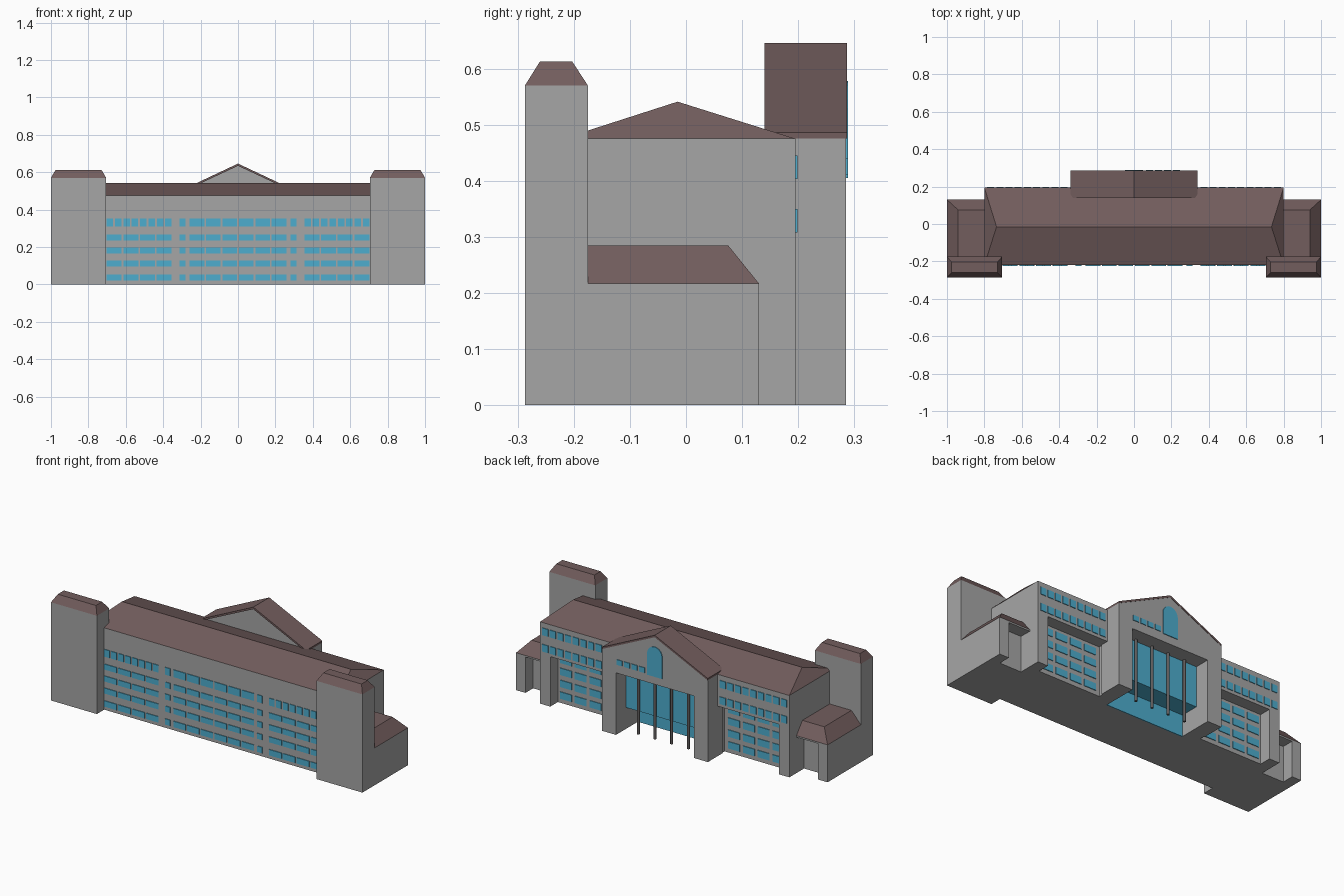
import bpy, bmesh, math

cube = bpy.data.objects.get("Cube")
if cube:
    bpy.data.objects.remove(cube, do_unlink=True)


def material(name, rgb):
    m = bpy.data.materials.new(name)
    m.use_nodes = True
    m.diffuse_color = (*rgb, 1)
    m.node_tree.nodes["Principled BSDF"].inputs["Base Color"].default_value = (*rgb, 1)
    return m


WALL = material("wall grey", (0.38, 0.38, 0.38))
ROOF = material("roof brown", (0.17, 0.11, 0.11))
GLASS = material("window blue", (0.075, 0.42, 0.62))
METAL = material("column grey", (0.12, 0.11, 0.11))


def finish(name, bm, mat):
    bmesh.ops.remove_doubles(bm, verts=bm.verts, dist=1e-5)
    bmesh.ops.recalc_face_normals(bm, faces=bm.faces)
    mesh = bpy.data.meshes.new(name)
    bm.to_mesh(mesh)
    bm.free()
    mesh.materials.append(mat)
    ob = bpy.data.objects.new(name, mesh)
    bpy.context.collection.objects.link(ob)
    return ob


def add_loft(bm, low, high, z0, z1):
    """Solid between two rectangles given as (x0, x1, y0, y1)."""
    rings = []
    for (x0, x1, y0, y1), z in ((low, z0), (high, z1)):
        rings.append([bm.verts.new((x, y, z)) for x, y in ((x0, y0), (x1, y0), (x1, y1), (x0, y1))])
    a, b = rings
    bm.faces.new(a[::-1])
    bm.faces.new(b)
    for i in range(4):
        j = (i + 1) % 4
        bm.faces.new((a[i], a[j], b[j], b[i]))


def loft(name, low, high, z0, z1, mat):
    bm = bmesh.new()
    add_loft(bm, low, high, z0, z1)
    return finish(name, bm, mat)


def box(name, rect, z0, z1, mat):
    return loft(name, rect, rect, z0, z1, mat)


def side(s, x0, x1, y0, y1):
    """Rectangle on the +x side, or mirrored to -x."""
    return (min(s * x0, s * x1), max(s * x0, s * x1), y0, y1)


def extrude_y(name, profile, y0, y1, mat):
    bm = bmesh.new()
    face = bm.faces.new([bm.verts.new((x, y0, z)) for x, z in profile])
    out = bmesh.ops.extrude_face_region(bm, geom=[face])["geom"]
    verts = [v for v in out if isinstance(v, bmesh.types.BMVert)]
    bmesh.ops.translate(bm, verts=verts, vec=(0, y1 - y0, 0))
    return finish(name, bm, mat)


def cut(target, rect, z0, z1):
    cutter = box("cutter", rect, z0, z1, target.data.materials[0])
    cutter.hide_render = True
    mod = target.modifiers.new("recess", 'BOOLEAN')
    mod.operation = 'DIFFERENCE'
    mod.solver = 'EXACT'
    mod.object = cutter
    bpy.context.view_layer.objects.active = target
    bpy.ops.object.modifier_apply(modifier=mod.name)
    bpy.data.objects.remove(cutter, do_unlink=True)


def windows(name, spans, rows, y, outward):
    """Thin panes: spans are (x0, x1), rows are (z0, z1)."""
    bm = bmesh.new()
    y0, y1 = sorted((y - outward * 0.003, y + outward * 0.004))
    for x0, x1 in spans:
        for z0, z1 in rows:
            rect = (min(x0, x1), max(x0, x1), y0, y1)
            add_loft(bm, rect, rect, z0, z1)
    return finish(name, bm, GLASS)


def run(x0, x1, count, gap):
    """Evenly spaced spans between two ends."""
    pitch = (x1 - x0 + gap) / count
    return [(x0 + i * pitch, x0 + (i + 1) * pitch - gap) for i in range(count)]


# Main hall with recessed rear bays and a deep entrance
hall = box("main_hall", (-0.8, 0.8, -0.22, 0.195), 0, 0.475, WALL)
for s in (-1, 1):
    cut(hall, side(s, 0.335, 0.735, 0.125, 0.3), -0.1, 0.29)
entrance = (-0.25, 0.25, 0.08, 0.4)
cut(hall, entrance, -0.1, 0.36)
loft("main_roof", (-0.8, 0.8, -0.22, 0.195), (-0.735, 0.735, -0.015, -0.015), 0.475, 0.541, ROOF)

# Gabled entrance block
block = extrude_y("entrance_block", [(-0.34, 0), (0.34, 0), (0.34, 0.475), (0, 0.634), (-0.34, 0.475)],
                  0.15, 0.285, WALL)
cut(block, entrance, -0.1, 0.36)
extrude_y("entrance_roof", [(-0.34, 0.475), (0, 0.634), (0.34, 0.475), (0.34, 0.486), (0, 0.646), (-0.34, 0.486)],
          0.14, 0.287, ROOF)
box("upper_entrance_glass", (-0.25, 0.25, 0.08, 0.195), 0.125, 0.36, GLASS)
box("lower_entrance_glass", (-0.25, 0.25, 0.079, 0.085), 0, 0.125, GLASS)

# Entrance columns
for i in range(4):
    bm = bmesh.new()
    bmesh.ops.create_cone(bm, cap_ends=True, segments=12, radius1=0.008, radius2=0.008, depth=0.36)
    bmesh.ops.translate(bm, verts=bm.verts, vec=(-0.16 + i * 0.107, 0.207, 0.18))
    column = finish("entrance_column", bm, METAL)
    for p in column.data.polygons:
        p.use_smooth = len(p.vertices) == 4

# Arched gable window and the small panes beside it
arch = [(-0.048, 0.405), (0.048, 0.405)]
arch += [(0.048 * math.cos(math.pi * i / 10), 0.53 + 0.048 * math.sin(math.pi * i / 10)) for i in range(11)]
extrude_y("arched_window", arch, 0.282, 0.289, GLASS)
windows("gable_windows", run(0.065, 0.245, 4, 0.012), [(0.41, 0.44)], 0.285, 1)

# Corner towers and low side wings
for s in (-1, 1):
    base = side(s, 0.705, 1.0, -0.287, -0.175)
    box("corner_tower", base, 0, 0.57, WALL)
    loft("tower_roof", base, side(s, 0.73, 0.975, -0.26, -0.203), 0.57, 0.613, ROOF)
    wing = box("side_wing", side(s, 0.8, 1.0, -0.175, 0.13), 0, 0.217, WALL)
    cut(wing, side(s, 0.78, 0.94, 0.06, 0.3), -0.1, 0.208)
    loft("wing_roof", side(s, 0.8, 1.0, -0.175, 0.13), side(s, 0.8, 0.94, -0.175, 0.075), 0.217, 0.285, ROOF)

# Front windows: single panes on the top floor, wide panes below
top_row = [(0.31, 0.352)]
low_rows = [(0.235, 0.267), (0.166, 0.198), (0.096, 0.128), (0.02, 0.054)]
slits = [(-0.312, -0.28), (0.28, 0.312)]
ends = [(-0.702, -0.355), (0.355, 0.702)]
centre = run(-0.258, 0.258, 6, 0.01)
windows("front_top_windows", sum((run(a, b, 8, 0.01) for a, b in ends), centre + slits), top_row, -0.22, -1)
windows("front_windows", sum((run(a, b, 4, 0.009) for a, b in ends), centre + slits), low_rows, -0.22, -1)

# Rear windows
for s in (-1, 1):
    upper = [(s * a, s * b) for a, b in run(0.355, 0.785, 9, 0.012)]
    windows("rear_upper_windows", upper, [(0.403, 0.445), (0.308, 0.35)], 0.195, 1)
    bay = [(s * a, s * b) for a, b in run(0.36, 0.72, 4, 0.02)]
    windows("rear_bay_windows", bay, [(z, z + 0.04) for z in (0.025, 0.093, 0.163, 0.232)], 0.125, 1)
